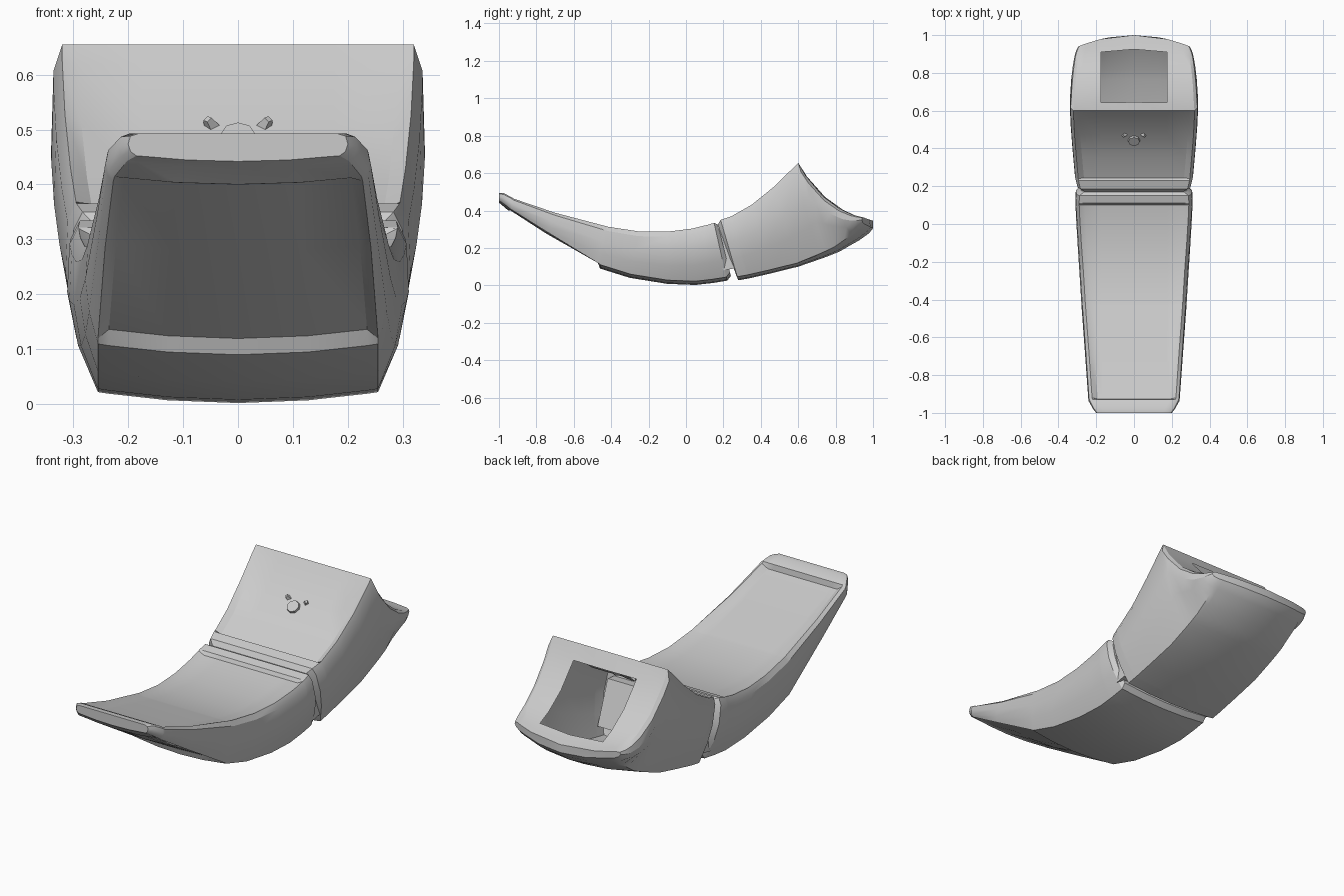
import bpy, bmesh, math
from mathutils import Vector, Matrix

old = bpy.data.objects.get("Cube")
if old:
    bpy.data.objects.remove(old, do_unlink=True)

grey = bpy.data.materials.new("light_grey")
grey.use_nodes = True
color = (0.6, 0.6, 0.6, 1)
grey.diffuse_color = color
grey.node_tree.nodes["Principled BSDF"].inputs["Base Color"].default_value = color


def finish(name, bm, smooth=True):
    bmesh.ops.recalc_face_normals(bm, faces=bm.faces)
    mesh = bpy.data.meshes.new(name)
    bm.to_mesh(mesh)
    bm.free()
    obj = bpy.data.objects.new(name, mesh)
    bpy.context.collection.objects.link(obj)
    mesh.materials.append(grey)
    if smooth:
        bpy.ops.object.select_all(action='DESELECT')
        obj.select_set(True)
        bpy.context.view_layer.objects.active = obj
        bpy.ops.object.shade_smooth_by_angle(angle=math.radians(28))
    return obj


def section(station, max_base, end_bow, bow=0.02):
    """Closed cross-section between a bottom and a top point, mirrored in x."""
    by, bz, ty, tz, w, top_dip, base_dip = (tuple(station) + (0, 0))[:7]
    low, high = Vector((0, by, bz)), Vector((0, ty, tz))
    h = (high - low).length
    up = (high - low) / h
    bow = min(bow, h * 0.2)
    wb, wt = min(w - 0.015, max_base), w - 0.02
    half = [(0, base_dip), (wb / 2, bow / 4 + base_dip),
            (wb - 0.02, bow * 0.85 + base_dip), (wb, bow),
            (wb + (w - wb) * 0.7, h * 0.35), (w, h * 0.62), (w - 0.004, h * 0.9),
            (wt, h), (wt - 0.03, h - top_dip),
            (min(0.175, wt - 0.06), h - top_dip), (0, h - top_dip)]
    ring = half + [(-x, d) for x, d in half[-2:0:-1]]
    points = []
    for x, d in ring:
        p = low + up * d
        p.x = x
        # Pull the rounded end back along the slope of the scoop
        shift = end_bow * max(0, (p.y - 0.6) / 0.4) * (x / w) ** 2
        points.append(p + Vector((0, -shift, shift * 0.35)))
    return points


def loft(name, stations, max_base, end_bow=0, open_spans=()):
    """Skin the sections; open_spans leave a hole in the middle of the top."""
    bm = bmesh.new()
    rings = [[bm.verts.new(p) for p in section(s, max_base, end_bow)]
             for s in stations]
    n = len(rings[0])
    top = n // 2
    for span, (a, b) in enumerate(zip(rings, rings[1:])):
        for i in range(n):
            if span in open_spans and i in (top - 1, top):
                continue
            j = (i + 1) % n
            bm.faces.new((a[i], a[j], b[j], b[i]))
    # Cap each end in upright columns so that it follows the bow
    for ring in (rings[0], rings[-1]):
        for sign in (1, -1):
            for i in range(5):
                ids = dict.fromkeys((i, i + 1, top - i - 1, top - i))
                bm.faces.new([ring[sign * k] for k in ids])
    return finish(name, bm)


def prism(name, outline, half_width):
    bm = bmesh.new()
    sides = [[bm.verts.new((x, y, z)) for y, z in outline]
             for x in (-half_width, half_width)]
    for side in sides:
        bm.faces.new(side)
    for i in range(len(outline)):
        j = (i + 1) % len(outline)
        bm.faces.new((sides[0][i], sides[0][j], sides[1][j], sides[1][i]))
    return finish(name, bm, False)


# Long front shell: bottom y, z, top y, z, half width, top and base recess
loft("front_shell", [
    (-1, .442, -1, .493, .2),
    (-.985, .43, -.975, .493, .217),
    (-.95, .4, -.93, .47, .24),
    (-.94, .392, -.92, .463, .242, .022, .008),
    (-.75, .267, -.7, .388, .257, .015, .01),
    (-.475, .1, -.43, .317, .277, .01, .02),
    (-.46, .09, -.415, .313, .278, .01),
    (-.3, .04, -.25, .288, .288, .01),
    (-.1, .008, -.1, .287, .299, .01),
    (.05, .002, .03, .303, .307, .012),
    (.12, .01, .1, .32, .31, .016),
    (.14, .012, .11, .322, .311),
    (.22, .025, .15, .334, .308),
    (.24, .05, .17, .325, .285)], .255)

# Short hollow rear shell rising to a ridge, with a square hole in its back
loft("rear_shell", [
    (.27, .05, .17, .325, .28),
    (.28, .027, .185, .35, .303),
    (.33, .036, .23, .365, .314),
    (.34, .038, .24, .368, .315, .016),
    (.45, .063, .35, .43, .325, .018),
    (.6, .1, .47, .527, .335, .018),
    (.73, .145, .57, .625, .34, .006),
    (.77, .16, .6, .655, .34),
    (.82, .18, .645, .585, .337),
    (.88, .215, .75, .47, .332),
    (.925, .24, .85, .4, .324),
    (.96, .265, .925, .366, .315),
    (.98, .28, .96, .355, .308),
    (1, .305, 1, .345, .295)], .265, .06, (8, 9, 10))

# Hinge core in the gap between the shells
prism("hinge_core", [(.1, .26), (.15, .3), (.23, .31), (.31, .1), (.2, .08)], .275)

# Small clip on the sloping panel: a stub with two prongs
bm = bmesh.new()
tilt = Matrix.Rotation(math.radians(40), 4, 'X')
bmesh.ops.create_cone(bm, cap_ends=True, segments=8, radius1=.035, radius2=.03,
                      depth=.03, matrix=Matrix.Translation((0, .445, .482)) @ tilt)
for side in (-1, 1):
    place = Matrix.Translation((side * .048, .475, .505))
    lean = Matrix.Rotation(side * 0.4, 4, 'Y')
    bmesh.ops.create_cone(bm, cap_ends=True, segments=4, radius1=.02, radius2=.008,
                          depth=.04, matrix=place @ tilt @ lean)
finish("panel_clip", bm, False)
